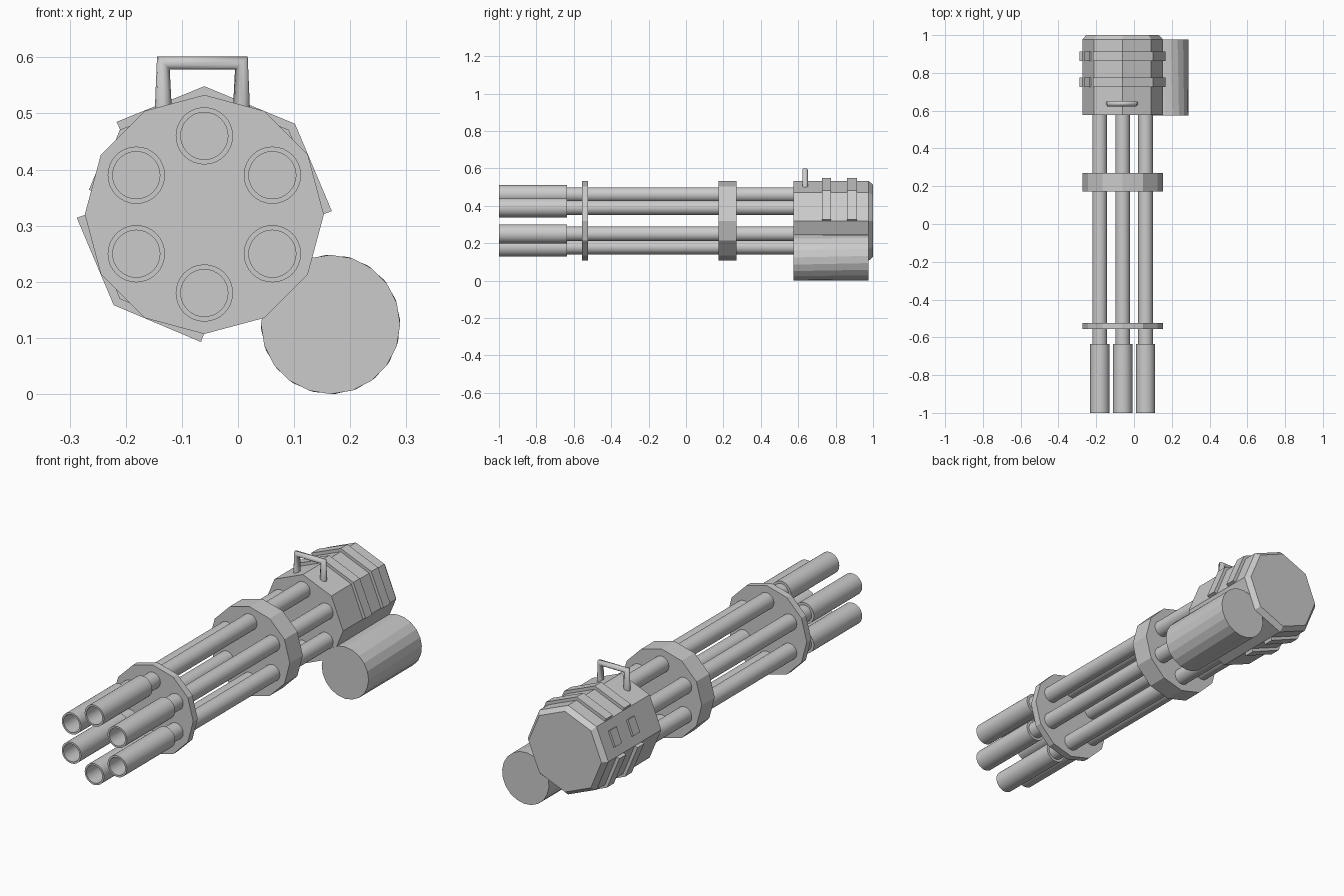
import bpy, bmesh
from math import sin, cos, radians, pi
from mathutils import Vector

if "Cube" in bpy.data.objects:
    bpy.data.objects.remove(bpy.data.objects["Cube"])

CX, CZ, R = -0.06, 0.32, 0.213      # main axis and housing radius
BANDS = [(0.726, 0.776), (0.862, 0.913)]


def finish(name, bm, smooth=False):
    bmesh.ops.recalc_face_normals(bm, faces=bm.faces)
    me = bpy.data.meshes.new(name)
    bm.to_mesh(me)
    bm.free()
    ob = bpy.data.objects.new(name, me)
    bpy.context.collection.objects.link(ob)
    if smooth:
        bpy.ops.object.select_all(action='DESELECT')
        ob.select_set(True)
        bpy.context.view_layer.objects.active = ob
        bpy.ops.object.shade_smooth_by_angle(angle=radians(35))
    return ob


def turned(name, profile, sides, cx, cz, smooth=False, twist=0.0):
    """Solid turned about a y axis from (radius, y) rings, capped at both ends."""
    bm = bmesh.new()
    rings = []
    for k, (r, y) in enumerate(profile):
        ring = []
        for i in range(sides):
            a = 2 * pi * i / sides + twist * k
            ring.append(bm.verts.new((cx + r * cos(a), y, cz + r * sin(a))))
        rings.append(ring)
    for a, b in zip(rings, rings[1:]):
        for i in range(sides):
            j = (i + 1) % sides
            bm.faces.new((a[i], a[j], b[j], b[i]))
    bm.faces.new(rings[0])
    bm.faces.new(rings[-1])
    return finish(name, bm, smooth)


def prism(name, outline, y0, y1):
    """Closed (x, z) outline extruded along y."""
    bm = bmesh.new()
    face = bm.faces.new([bm.verts.new((x, y0, z)) for x, z in outline])
    ext = bmesh.ops.extrude_face_region(bm, geom=[face])
    verts = [v for v in ext['geom'] if isinstance(v, bmesh.types.BMVert)]
    bmesh.ops.translate(bm, verts=verts, vec=(0, y1 - y0, 0))
    return finish(name, bm)


def polar(r, deg):
    return Vector((CX + r * cos(radians(deg)), CZ + r * sin(radians(deg))))


def direction(deg):
    return Vector((cos(radians(deg)), sin(radians(deg))))


# Six barrels with thicker hollow muzzles
for i in range(6):
    c = polar(0.14, 30 + 60 * i)
    turned(f"barrel_{i + 1}",
           [(0.042, -0.88), (0.042, -1.0), (0.051, -1.0), (0.051, -0.635),
            (0.039, -0.635), (0.039, 0.60)], 32, c.x, c.y, smooth=True)

# Twelve-sided barrel clamps
turned("front_clamp", [(R, -0.557), (R, -0.523)], 12, CX, CZ)
turned("middle_clamp", [(R, 0.173), (R, 0.271)], 12, CX, CZ)

# Octagonal housing with a chamfered back
turned("housing", [(R, 0.576), (R, 0.977), (R - 0.02, 1.0)], 8, CX, CZ)

# Raised bands over the top right and the lower left of the housing
D = 0.0155
for n, (y0, y1) in enumerate(BANDS):
    for side, a0, a1 in (("upper", 0, 135), ("lower", 180, 270)):
        angles = range(a0, a1 + 1, 45)
        outer = [polar(R, a) + D * direction(
            a + 22.5 if a == a0 else a - 22.5 if a == a1 else a) for a in angles]
        inner = [polar(R - 0.002, a) for a in angles]
        prism(f"{side}_band_{n + 1}", outer + inner[::-1], y0, y1)
    # Small raised pad on the bare upper left face
    normal, along = direction(157.5), direction(67.5)
    mid = polar(R * cos(pi / 8), 157.5)
    pad = [mid + normal * h + along * s
           for h, s in ((-0.005, -0.038), (0.010, -0.038), (0.010, 0.038), (-0.005, 0.038))]
    prism(f"side_pad_{n + 1}", pad, y0, y1)

# Faceted drum beside the housing, very slightly twisted
turned("drum", [(0.124, 0.574), (0.124, 0.977)], 20, 0.165, 0.124, twist=radians(4))

# Carry handle: round bar bent square
curve = bpy.data.curves.new("handle", 'CURVE')
curve.dimensions = '3D'
curve.bevel_depth = 0.016
curve.bevel_resolution = 3
curve.use_fill_caps = True
path = [(-0.133, 0.49), (-0.133, 0.59), (0.006, 0.59), (0.006, 0.49)]
spline = curve.splines.new('POLY')
spline.points.add(len(path) - 1)
for p, (x, z) in zip(spline.points, path):
    p.co = (x, 0.637, z, 1)
handle = bpy.data.objects.new("carry_handle", curve)
bpy.context.collection.objects.link(handle)
